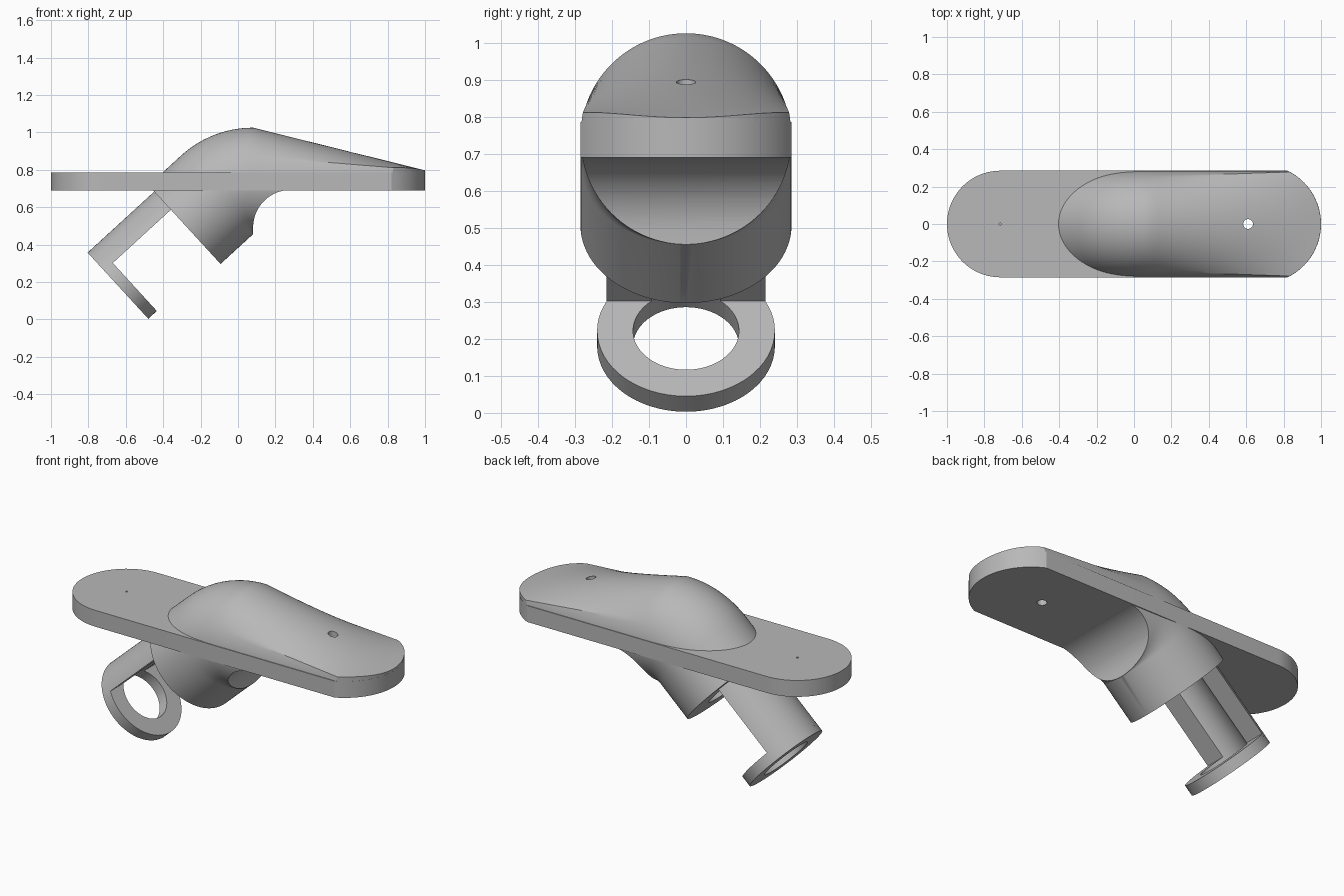
import bpy
import bmesh
from math import sin, cos, pi, radians, asin, sqrt
from mathutils import Vector

cube = bpy.data.objects.get("Cube")
if cube:
    bpy.data.objects.remove(cube, do_unlink=True)

grey = bpy.data.materials.new("grey plastic")
grey.use_nodes = True
COLOUR = (0.48, 0.48, 0.48, 1)
grey.diffuse_color = COLOUR
grey.node_tree.nodes["Principled BSDF"].inputs["Base Color"].default_value = COLOUR

X, Y, Z = Vector((1, 0, 0)), Vector((0, 1, 0)), Vector((0, 0, 1))
R = 0.285                       # half width of plate and neck
TILT = radians(42.5)            # slope of the neck
PIVOT = Vector((0.08, 0, 0.455))  # inside corner of the elbow
SEG = 104


def frame(t):
    return X * cos(t) + Z * sin(t), Z * cos(t) - X * sin(t)


U, N = frame(TILT)              # along and across the neck


def on_axis(s):
    """Point on the neck axis, s below the elbow."""
    return PIVOT + N * R - U * s


def loft(name, rings):
    bm = bmesh.new()
    loops = [[bm.verts.new(p) for p in ring] for ring in rings]
    for a, b in zip(loops, loops[1:]):
        for i in range(len(a)):
            j = (i + 1) % len(a)
            bm.faces.new((a[i], a[j], b[j], b[i]))
    bm.faces.new(loops[0])
    bm.faces.new(loops[-1])
    bmesh.ops.remove_doubles(bm, verts=bm.verts, dist=0.00001)
    bmesh.ops.recalc_face_normals(bm, faces=bm.faces)
    mesh = bpy.data.meshes.new(name)
    bm.to_mesh(mesh)
    bm.free()
    mesh.materials.append(grey)
    obj = bpy.data.objects.new(name, mesh)
    bpy.context.collection.objects.link(obj)
    return obj


def prism(name, pts, origin, a, b, depth):
    base = [origin + a * p + b * q for p, q in pts]
    return loft(name, [base, [v + depth for v in base]])


def arc(r, start, end, n, cx=0, cy=0):
    steps = [start + (end - start) * i / n for i in range(n + 1)]
    return [(cx + r * cos(t), cy + r * sin(t)) for t in steps]


def circle(r):
    return arc(r, 0, 2 * pi, 64)[:-1]


def boolean(obj, cutter, operation="DIFFERENCE"):
    mod = obj.modifiers.new(operation.title(), "BOOLEAN")
    mod.object, mod.operation, mod.solver = cutter, operation, "EXACT"


# Plate with a round end and a shallower nose
nose_r, nose_x = 0.316, 0.684
a = asin(R / nose_r)
plate = prism("plate", arc(nose_r, -a, a, 32, nose_x) + arc(R, pi / 2, 1.5 * pi, 40, R - 1),
              Z * 0.69, X, Y, Z * 0.095)

# Body: tilted neck, elbow, then a cowl flattening towards the nose
angles = [2 * pi * i / SEG for i in range(SEG)]


def elbow_ring(t, s=0):
    u, n = frame(t)
    return [PIVOT - u * s + n * (R + R * sin(q)) + Y * (R * cos(q)) for q in angles]


CORNER = angles[8]
MID = PIVOT.z + R


def cowl_point(q, k):
    y, z = R * cos(q), R * sin(q)
    if sin(q) < -0.001:
        end = (y, z)
    elif q < CORNER:
        end = (R, 0.057 * q / CORNER)
    elif q > pi - CORNER:
        end = (-R, 0.057 * (pi - q) / CORNER)
    else:
        end = (R * (pi / 2 - q) / (pi / 2 - CORNER), 0.057)
    return Vector((PIVOT.x + 0.92 * k, (y + (end[0] - y) * k) * 0.998,
                   MID + z + (end[1] - z) * k))


rings = [elbow_ring(TILT, 0.235)]
rings += [elbow_ring(TILT * (1 - i / 14)) for i in range(15)]
rings += [[cowl_point(q, 1.02 * i / 20) for q in angles] for i in range(1, 21)]
body = loft("neck_and_cowl", rings)

# Cutters: hollow under the cowl, nose outline, bore and pin holes
under = prism("undercut_cutter",
              [(0.081, 0.4)] + arc(0.2, pi, pi / 2, 24, 0.281, 0.492) + [(1.2, 0.692), (1.2, 0.4)],
              Y * -0.5, X, Z, Y)
b = asin(0.3 / nose_r)
trim = prism("nose_trim_cutter", arc(nose_r - 0.0005, -b, b, 32, nose_x) + [(-1.2, 0.3), (-1.2, -0.3)],
             Vector(), X, Y, Z * 1.5)
bore = prism("bore_cutter", circle(0.143), on_axis(0.3), Y, N, U * 0.25)
pin = prism("pin_cutter", circle(0.026), X * 0.61 + Z * 0.5, X, Y, Z)
dot = prism("dot_cutter", circle(0.006), X * (R - 1) + Z * 0.74, X, Y, Z)

boolean(body, under)
boolean(body, trim, "INTERSECT")
for part in (body, plate):
    boolean(part, bore)
    boolean(part, pin)
boolean(plate, dot)

# Arm: part of a tube wall, carrying the ring
flat, outer, inner = 0.108, 0.24, 0.143
p, q = asin(flat / outer), asin(flat / inner)
arm = prism("arm", arc(outer, p, pi - p, 32) + arc(inner, pi - q, q, 24),
            on_axis(0.225), Y, N, U * -0.455)
ring = prism("ring", circle(outer), on_axis(0.718), Y, N, U * 0.062)
hole = prism("ring_cutter", circle(inner), on_axis(0.8), Y, N, U * 0.2)
boolean(ring, hole)

# Apply the cuts, drop the cutters and smooth the round faces
bpy.context.view_layer.update()
parts = (plate, body, arm, ring)
for obj in parts:
    graph = bpy.context.evaluated_depsgraph_get()
    mesh = bpy.data.meshes.new_from_object(obj.evaluated_get(graph))
    obj.modifiers.clear()
    obj.data = mesh
for cutter in (under, trim, bore, pin, dot, hole):
    bpy.data.objects.remove(cutter, do_unlink=True)
for obj in bpy.context.scene.objects:
    obj.select_set(obj in parts)
bpy.context.view_layer.objects.active = body
bpy.ops.object.shade_smooth_by_angle(angle=radians(25))
